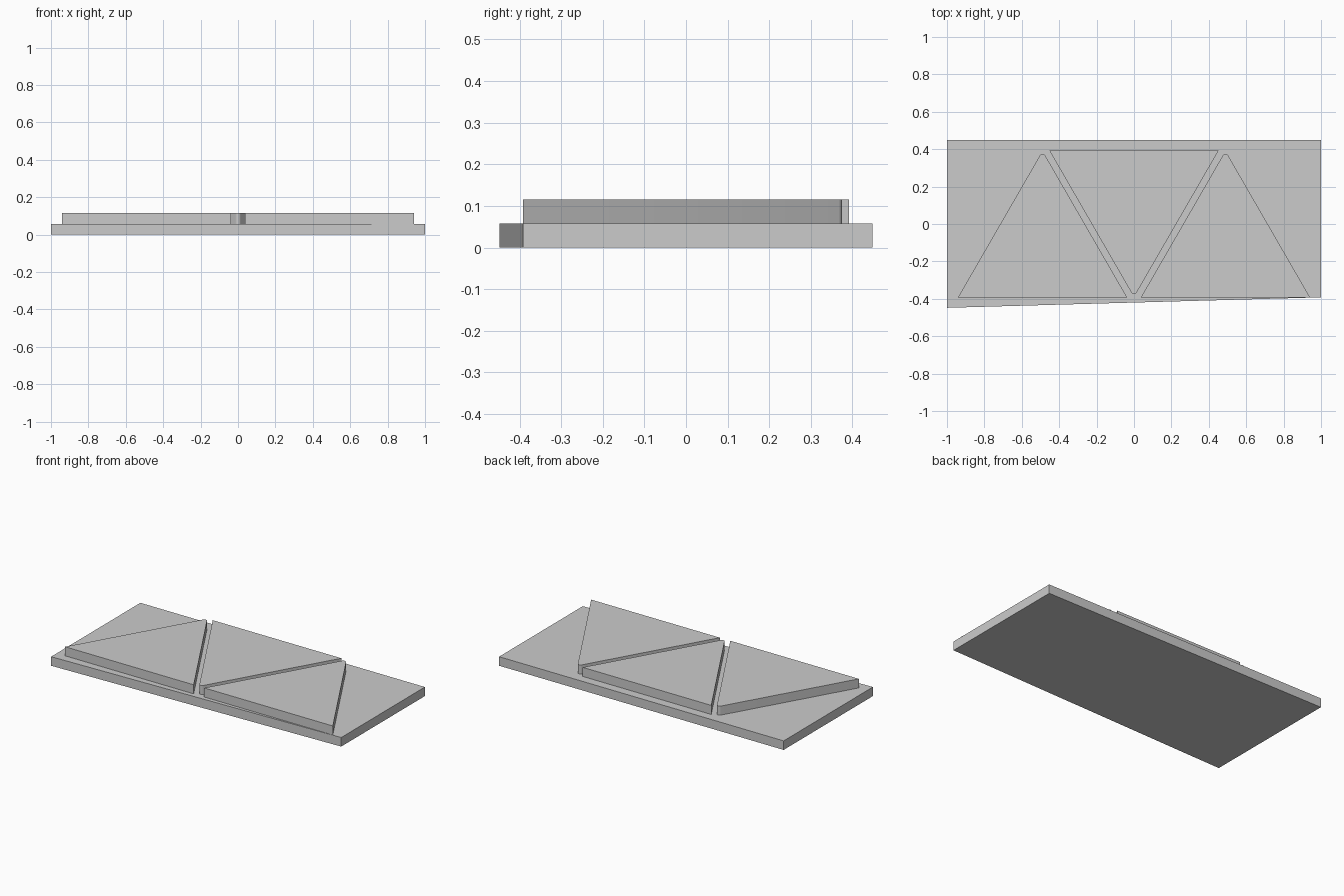
import bpy
import bmesh
from math import cos, sin, radians, sqrt

cube = bpy.data.objects.get("Cube")
if cube:
    bpy.data.objects.remove(cube, do_unlink=True)

THICK = 0.0575   # height of the base and of each raised panel
HALF = 0.452     # half the side of a panel
EDGE = 0.392     # distance from the centre line to a panel's long edge
TIP = 0.016      # radius of the rounded tip

grey = bpy.data.materials.new("plain grey")
grey.use_nodes = True
colour = (0.6, 0.6, 0.6, 1)
grey.diffuse_color = colour
grey.node_tree.nodes["Principled BSDF"].inputs["Base Color"].default_value = colour


def slab(name, outline, z):
    """Extrude a flat outline upwards into a closed slab."""
    bm = bmesh.new()
    face = bm.faces.new([bm.verts.new((x, y, z)) for x, y in outline])
    top = bmesh.ops.extrude_face_region(bm, geom=[face])
    verts = [v for v in top["geom"] if isinstance(v, bmesh.types.BMVert)]
    bmesh.ops.translate(bm, verts=verts, vec=(0, 0, THICK))
    bmesh.ops.recalc_face_normals(bm, faces=bm.faces)
    mesh = bpy.data.meshes.new(name)
    bm.to_mesh(mesh)
    bm.free()
    mesh.materials.append(grey)
    obj = bpy.data.objects.new(name, mesh)
    bpy.context.collection.objects.link(obj)
    return obj


def triangle(cx, up):
    """Equilateral outline with one rounded tip, pointing up (1) or down (-1)."""
    centre = -EDGE + HALF * sqrt(3) - 2 * TIP
    arc = [radians(30 + 20 * i) for i in range(7)]
    points = [(-HALF, -EDGE), (HALF, -EDGE)]
    points += [(TIP * cos(a), centre + TIP * sin(a)) for a in arc]
    return [(cx + x, up * y) for x, y in points]


# base board with a slightly slanted front edge
slab("base_board", [(-1, -0.448), (1, -EDGE), (1, 0.448), (-1, 0.448)], 0)

# three raised triangular panels
for name, cx, up in (("right_panel", -0.489, 1),
                     ("middle_panel", 0, -1),
                     ("left_panel", 0.489, 1)):
    panel = slab(name, triangle(cx, up), THICK)
    bpy.ops.object.select_all(action="DESELECT")
    panel.select_set(True)
    bpy.context.view_layer.objects.active = panel
    bpy.ops.object.shade_smooth_by_angle(angle=radians(30))
